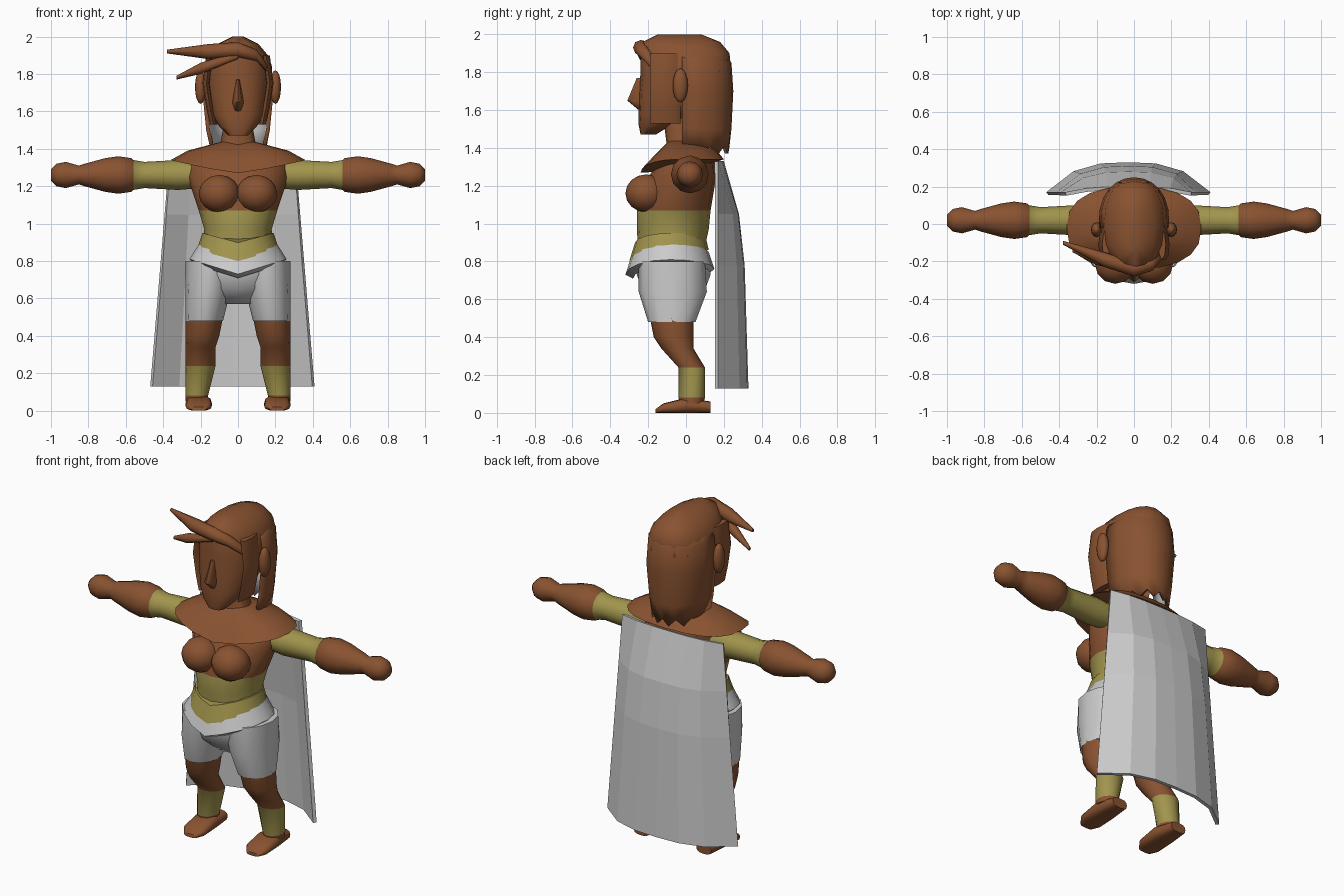
import bpy
import bmesh
from math import sin, cos, pi, tau, copysign, radians

if "Cube" in bpy.data.objects:
    bpy.data.objects.remove(bpy.data.objects["Cube"])


def make_material(name, red, green, blue):
    material = bpy.data.materials.new(name)
    material.use_nodes = True
    material.diffuse_color = (red, green, blue, 1)
    shader = material.node_tree.nodes["Principled BSDF"]
    shader.inputs["Base Color"].default_value = material.diffuse_color
    return material


MATERIALS = {
    "brown": make_material("warm brown", .25, .085, .03),
    "olive": make_material("olive cloth", .36, .3, .075),
    "white": make_material("pale cloth", .6, .6, .6),
}


def finish(bm, name, color, mirror=False, smooth=True):
    """Turn a bmesh into an object; color is a key or a rule on the face centre."""
    mesh = bpy.data.meshes.new(name)
    used = []
    for face in bm.faces:
        key = color(face.calc_center_median()) if callable(color) else color
        if key not in used:
            used.append(key)
            mesh.materials.append(MATERIALS[key])
        face.material_index = used.index(key)
    bm.to_mesh(mesh)
    bm.free()
    obj = bpy.data.objects.new(name, mesh)
    bpy.context.collection.objects.link(obj)
    if mirror:
        obj.modifiers.new("Mirror", "MIRROR")
    if smooth:
        bpy.ops.object.select_all(action="DESELECT")
        bpy.context.view_layer.objects.active = obj
        obj.select_set(True)
        bpy.ops.object.shade_smooth_by_angle(angle=radians(50))
        obj.select_set(False)
    return obj


def upright(z, width, front, back):
    """Level ring on the centre line, from its half width, front and back."""
    return 0, (front + back) / 2, z, width, (back - front) / 2


def leg_ring(z, width, front, back):
    """Level ring whose outer side stays on one vertical line."""
    return .28 - width, *upright(z, width, front, back)[1:]


def loft(name, color, profile, place=upright, axis="z", sides=12,
         front_dip=0, back_dip=0, power=1, mirror=False):
    """Skin the rings that place() makes of the profile; dips lower wide rings."""
    bm = bmesh.new()
    rings = [place(*entry) for entry in profile]
    widest = max(ring[3] for ring in rings)
    loops = []
    for x, y, z, across, along in rings:
        loop = []
        for i in range(sides):
            c, s = cos(tau * i / sides), sin(tau * i / sides)
            u = across * copysign(abs(c) ** power, c)
            v = along * copysign(abs(s) ** power, s)
            if axis == "z":
                dip = front_dip if s < 0 else back_dip
                point = (x + u, y + v, z - dip * (1 - abs(c)) * across / widest)
            elif axis == "x":
                point = (x, y + u, z + v)
            else:
                point = (x + u, y, z + v)
            loop.append(bm.verts.new(point))
        loops.append(loop)
    for low, high in zip(loops, loops[1:]):
        for i in range(sides):
            j = (i + 1) % sides
            bm.faces.new((low[i], low[j], high[j], high[i]))
    bm.faces.new(loops[0])
    bm.faces.new(loops[-1])
    bmesh.ops.recalc_face_normals(bm, faces=bm.faces)
    finish(bm, name, color, mirror)


def sheet(name, color, rows, smooth):
    """Thick sheet from rows of points, top row first, running from +x to -x."""
    bm = bmesh.new()
    grid = [[bm.verts.new(point) for point in row] for row in rows]
    for top, low in zip(grid, grid[1:]):
        for j in range(len(top) - 1):
            bm.faces.new((top[j], low[j], low[j + 1], top[j + 1]))
    obj = finish(bm, name, color, smooth=smooth)
    solid = obj.modifiers.new("Thickness", "SOLIDIFY")
    solid.thickness = .02
    return obj, solid


def ball(name, color, center, radii):
    """Mirrored pair of ellipsoids."""
    bm = bmesh.new()
    bmesh.ops.create_uvsphere(bm, u_segments=12, v_segments=8, radius=1)
    bmesh.ops.scale(bm, vec=radii, verts=bm.verts)
    bmesh.ops.translate(bm, vec=center, verts=bm.verts)
    finish(bm, name, color, mirror=True)


# Torso and neck
loft("torso", lambda c: "brown" if c.z > 1.07 else "olive", [
    (.83, .2, -.25, .09), (.97, .18, -.26, .12), (1.07, .21, -.26, .13),
    (1.25, .27, -.2, .16), (1.33, .26, -.13, .15), (1.4, .1, -.1, .06),
    (1.56, .07, -.12, .02)], sides=16)
ball("bust", "brown", (.1, -.21, 1.16), (.11, .11, .1))

# Shoulder collar draped around the neck
loft("collar", "brown", [
    (1.44, .08, -.1, .04), (1.39, .27, -.18, .16), (1.34, .36, -.24, .2),
    (1.32, .24, -.14, .14)], sides=20, front_dip=.07, power=.8)

# Belt and rolled waistband, dipping in front
loft("belt", "olive", [(.95, .19, -.27, .1), (.86, .22, -.3, .12)],
     sides=16, front_dip=.06)
loft("waistband", "white", [
    (.89, .21, -.29, .12), (.81, .26, -.32, .15), (.78, .23, -.28, .12)],
    sides=16, front_dip=.08, back_dip=.05)

# Shorts
loft("shorts_seat", "white", [
    (.57, .1, -.14, .02), (.65, .21, -.23, .1), (.73, .25, -.26, .13),
    (.84, .22, -.27, .12)], sides=16)
loft("shorts_legs", "white", [
    (.48, .1, -.2, .05), (.64, .12, -.25, .11), (.8, .14, -.25, .1)],
    place=leg_ring, mirror=True)

# Legs with shin wraps, then feet
loft("legs", lambda c: "olive" if .08 < c.z < .24 else "brown", [
    (.05, .06, -.03, .09), (.08, .06, -.04, .1), (.24, .08, -.04, .1),
    (.34, .08, -.13, .04), (.4, .09, -.17, .04), (.5, .1, -.19, .04)],
    place=leg_ring, mirror=True)
loft("feet", "brown", [
    (.13, .05, .06), (0, .07, .08), (-.12, .07, .05), (-.16, .04, .02)],
    place=lambda y, width, height: (.21, y, height / 2, width, height / 2),
    axis="y", power=.7, mirror=True)

# Arms: sleeve, thick bracer, wrist and fist
loft("arms", lambda c: "olive" if c.x < .56 else "brown", [
    (.2, .07), (.32, .08), (.5, .07), (.56, .08), (.57, .09), (.64, .1),
    (.71, .09), (.82, .06), (.85, .05), (.92, .07), (.97, .06), (1, .03)],
    place=lambda x, radius: (x, .02, 1.26, radius, radius),
    axis="x", mirror=True)

# Head, nose and ears
loft("head", "brown", [
    (1.47, .05, -.24, -.16), (1.52, .1, -.25, -.08), (1.58, .14, -.25, .03),
    (1.68, .16, -.25, .15), (1.8, .18, -.24, .24), (1.9, .16, -.24, .23),
    (1.96, .11, -.23, .18), (2, .03, -.15, .08)], sides=16, power=.85)
loft("nose", "brown", [
    (1.6, .02, -.25, -.2), (1.65, .03, -.31, -.2), (1.77, .01, -.26, -.2)],
    sides=8)
ball("ears", "brown", (.2, -.03, 1.73), (.03, .04, .09))

# Long back hair as a lined shell with a ragged hem
hair_rows = []
for z, width, back in [(1.92, .14, .19), (1.85, .18, .24), (1.7, .19, .25),
                       (1.5, .17, .24), (1.41, .15, .23)]:
    jag = .04 if z < 1.5 else 0
    hair_rows.append([
        (width * cos(pi * i / 12), (back + .02) * sin(pi * i / 12) ** .75 - .02,
         z - jag * (i % 2)) for i in range(13)])
hair, lining = sheet("back_hair", "brown", hair_rows, smooth=True)
hair.data.materials.append(MATERIALS["white"])
lining.material_offset = 1

# Locks framing the face and swept fringe spikes
loft("side_locks", "brown", [(1.53, .13), (1.62, .15), (1.75, .17), (1.9, .15)],
     place=lambda z, x: (x, -.11, z, .02, .08), sides=8, mirror=True)
for name, spike in {
    "upper_fringe": [(.17, -.14, 1.81, .02), (.1, -.22, 1.9, .03),
                     (0, -.24, 1.93, .04), (-.16, -.19, 1.92, .04),
                     (-.38, -.1, 1.92, .01)],
    "lower_fringe": [(0, -.24, 1.9, .02), (-.2, -.19, 1.83, .03),
                     (-.33, -.14, 1.78, .01)],
}.items():
    loft(name, "brown", spike, axis="x", sides=8,
         place=lambda x, y, z, radius: (x, y, z, radius, radius))

# Faceted cape widening downward, its side edges curling forward
cape_rows = []
for z, middle in [(1.33, .2), (1.05, .28), (.78, .31), (.13, .33)]:
    half_width = .45 - z / 12
    cape_rows.append([
        (half_width * t - .03, middle + (.17 - middle) * abs(t) ** 3, z)
        for t in [1 - i / 3 for i in range(7)]])
sheet("cape", "white", cape_rows, smooth=False)
